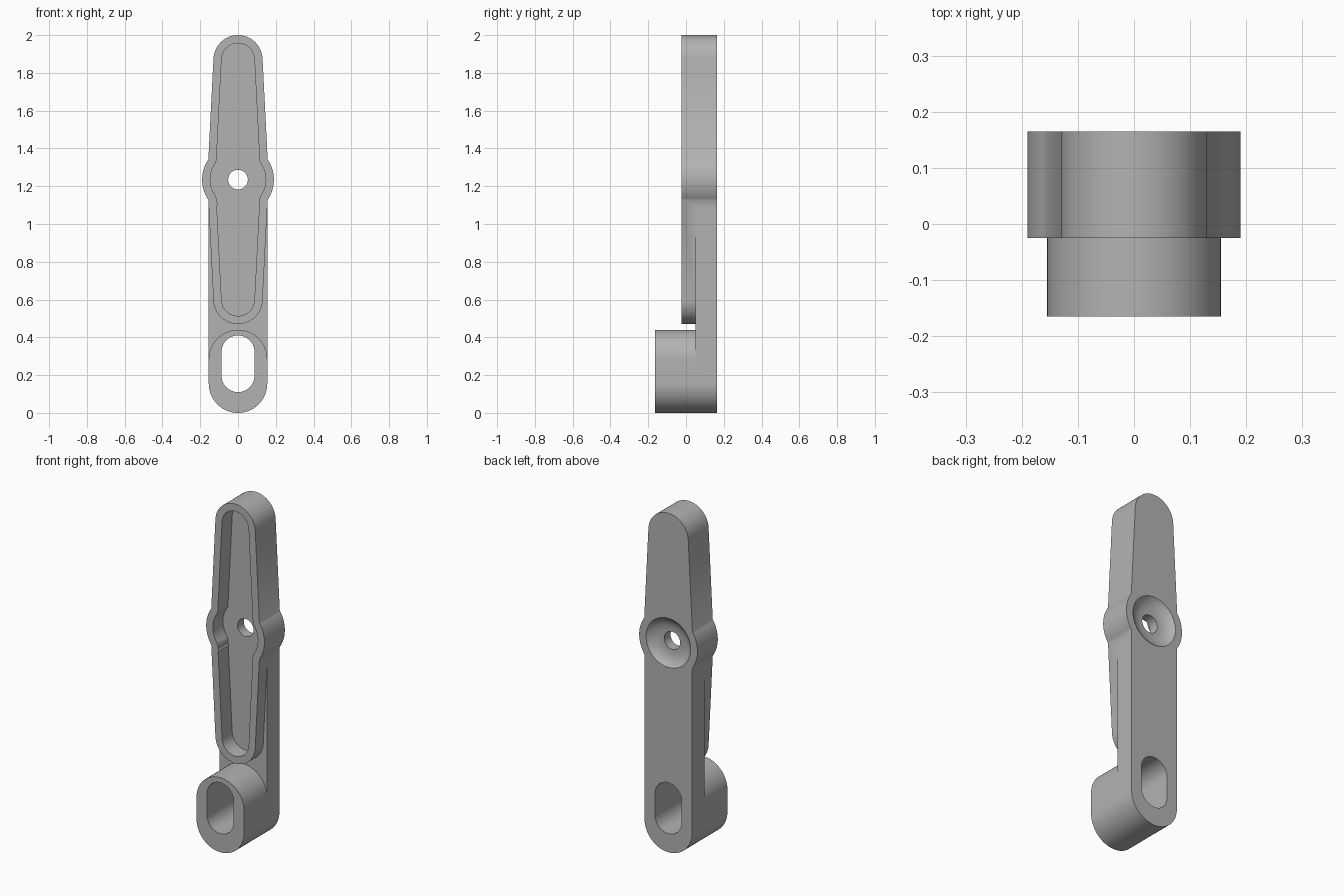
import bpy, bmesh
from math import sin, cos, radians, sqrt, atan2, degrees
from mathutils import Vector

cube = bpy.data.objects.get("Cube")
if cube:
    bpy.data.objects.remove(cube, do_unlink=True)

HUB_Z = 1.235
FRONT, BACK = -0.025, 0.165
PLATE_FRONT, BLOCK_FRONT = 0.05, -0.165
POCKET_FLOOR = 0.07

grey = bpy.data.materials.new("plain grey")
grey.use_nodes = True
colour = (0.45, 0.45, 0.45, 1)
grey.diffuse_color = colour
grey.node_tree.nodes["Principled BSDF"].inputs["Base Color"].default_value = colour


def arc(cx, cz, r, start, end, n=16):
    angles = [radians(start + (end - start) * i / n) for i in range(n + 1)]
    return [(cx + r * cos(a), cz + r * sin(a)) for a in angles]


def finish(name, bm):
    bmesh.ops.recalc_face_normals(bm, faces=bm.faces)
    mesh = bpy.data.meshes.new(name)
    bm.to_mesh(mesh)
    bm.free()
    mesh.materials.append(grey)
    obj = bpy.data.objects.new(name, mesh)
    bpy.context.collection.objects.link(obj)
    return obj


def prism(name, points, y0, y1):
    """Extrude an x-z outline along y."""
    clean = []
    for p in points:
        if not clean or (Vector(p) - Vector(clean[-1])).length > 1e-4:
            clean.append(p)
    if (Vector(clean[0]) - Vector(clean[-1])).length < 1e-4:
        clean.pop()
    bm = bmesh.new()
    face = bm.faces.new([bm.verts.new((x, y0, z)) for x, z in clean])
    top = bmesh.ops.extrude_face_region(bm, geom=[face])["geom"]
    moved = [v for v in top if isinstance(v, bmesh.types.BMVert)]
    bmesh.ops.translate(bm, verts=moved, vec=(0, y1 - y0, 0))
    return finish(name, bm)


def lathe(name, profile):
    """Revolve (radius, y) points about the hub axis."""
    bm = bmesh.new()
    verts = [bm.verts.new((r, y, HUB_Z)) for r, y in profile]
    edges = [bm.edges.new(pair) for pair in zip(verts, verts[1:])]
    bmesh.ops.spin(bm, geom=verts + edges, cent=(0, 0, HUB_Z), axis=(0, 1, 0),
                   angle=radians(360), steps=64)
    bmesh.ops.remove_doubles(bm, verts=bm.verts, dist=1e-5)
    return finish(name, bm)


def combine(target, tool, operation):
    mod = target.modifiers.new(operation.title(), 'BOOLEAN')
    mod.operation = operation
    mod.solver = 'EXACT'
    mod.object = tool
    bpy.context.view_layer.objects.active = target
    bpy.ops.object.modifier_apply(modifier=mod.name)
    bpy.data.objects.remove(tool, do_unlink=True)


def stadium(r, low, high):
    return arc(0, low, r, 180, 360, 32) + arc(0, high, r, 0, 180, 32)


def arm_outline(inset):
    """Two tapered arms with a round hub, drawn as one quarter and mirrored."""
    waist, hub_r = 0.157, 0.19
    rise = sqrt(hub_r ** 2 - waist ** 2)
    meet = degrees(atan2(rise, waist))
    quarter = arc(0, 1.87, 0.13 - inset, 90, 3)
    quarter += arc(waist, HUB_Z + rise, inset, 183, 180 + meet, 8)
    quarter += arc(0, HUB_Z, hub_r - inset, meet, 0, 12)
    half = quarter + [(x, 2 * HUB_Z - z) for x, z in reversed(quarter)]
    return half + [(-x, z) for x, z in reversed(half)]


# Solid parts: tapered arms with hub, back plate, slotted foot block
body = prism("lever_body", arm_outline(0), FRONT, BACK)
plate_outline = arc(0, 0.155, 0.155, 180, 360, 32) + [(0.155, HUB_Z), (-0.155, HUB_Z)]
combine(body, prism("back_plate", plate_outline, PLATE_FRONT, BACK), 'UNION')
combine(body, prism("foot_block", stadium(0.155, 0.155, 0.285), BLOCK_FRONT, BACK), 'UNION')

# Front pocket, foot slot, pivot hole and rear dish
combine(body, prism("pocket", arm_outline(0.043), FRONT - 0.1, POCKET_FLOOR), 'DIFFERENCE')
combine(body, prism("slot", stadium(0.087, 0.197, 0.323), -0.3, 0.3), 'DIFFERENCE')
combine(body, prism("pivot_hole", arc(0, HUB_Z, 0.052, 0, 360, 48), -0.3, 0.3), 'DIFFERENCE')
dish = [(0, 0.3), (0.145, 0.3), (0.145, BACK), (0.133, 0.153), (0.117, 0.142),
        (0.098, 0.134), (0.075, 0.129), (0, 0.127)]
combine(body, lathe("dish", dish), 'DIFFERENCE')

# Small rib on the pocket wall
prism("pocket_rib", arc(-0.12, 1.105, 0.012, 0, 360, 12), FRONT, POCKET_FLOOR)

for obj in bpy.context.scene.objects:
    obj.select_set(obj.type == 'MESH')
bpy.context.view_layer.objects.active = body
bpy.ops.object.shade_smooth_by_angle(angle=radians(30))
